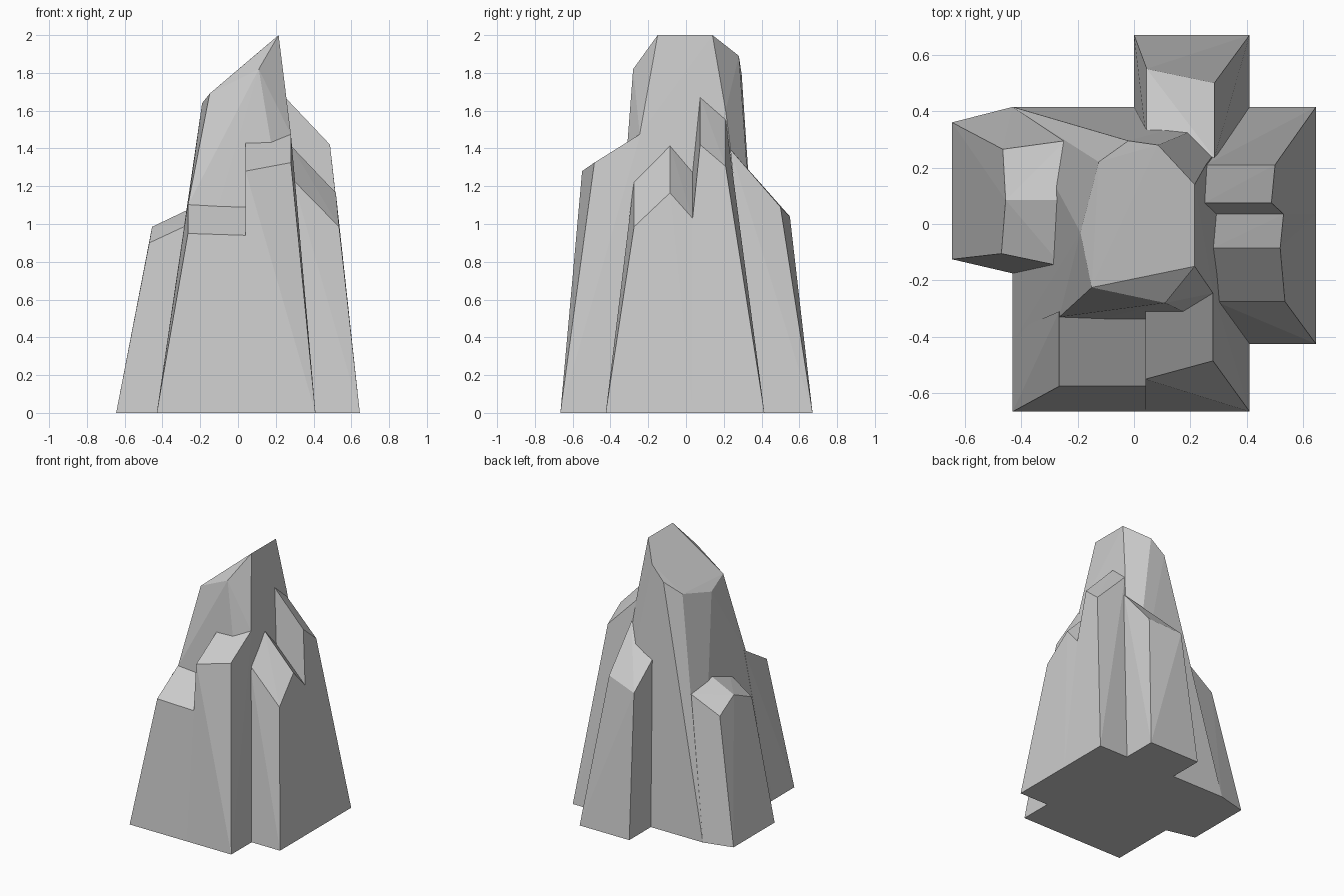
import bpy, bmesh


def chunk(name, base, top):
    """Convex faceted rock: footprint corners on the ground plus upper corners."""
    bm = bmesh.new()
    for p in [(x, y, 0) for x, y in base] + top:
        bm.verts.new(p)
    res = bmesh.ops.convex_hull(bm, input=bm.verts[:])
    junk = {g for g in res["geom_interior"] + res["geom_unused"]
            if isinstance(g, bmesh.types.BMVert)}
    bmesh.ops.delete(bm, geom=list(junk), context='VERTS')
    bmesh.ops.dissolve_limit(bm, angle_limit=0.02, verts=bm.verts[:], edges=bm.edges[:])
    bmesh.ops.recalc_face_normals(bm, faces=bm.faces[:])
    me = bpy.data.meshes.new(name)
    bm.to_mesh(me)
    bm.free()
    ob = bpy.data.objects.new(name, me)
    bpy.context.collection.objects.link(ob)
    return ob


# Central spire with slanted eight-sided crown
chunk("spire",
      [(-.43, -.42), (.41, -.42), (.41, .415), (-.43, .415)],
      [(-.265, -.33, 1.10), (.28, -.245, 1.475), (-.245, .295, 1.02),
       (-.04, .32, 1.38), (.255, .21, 1.6),
       (-.15, -.225, 1.69), (.11, -.28, 1.82), (.215, -.15, 2), (.215, .14, 2),
       (.085, .28, 1.89), (-.02, .295, 1.79), (-.125, .22, 1.70), (-.19, -.03, 1.64)])

# Front buttress: low left step and tall right step
chunk("front_low_step",
      [(-.43, -.665), (.04, -.665), (.04, -.38), (-.43, -.38)],
      [(-.265, -.575, .95), (.04, -.575, .94), (.04, -.31, 1.105), (-.265, -.31, 1.115)])
chunk("front_high_step",
      [(.04, -.665), (.41, -.665), (.41, -.38), (.04, -.38)],
      [(.04, -.55, 1.28), (.28, -.485, 1.325), (.28, -.24, 1.478), (.04, -.29, 1.44)])

# Left buttress with a small ridge
chunk("left_buttress",
      [(-.43, .415), (-.645, .36), (-.645, -.125), (-.43, -.175), (-.38, -.175), (-.38, .415)],
      [(-.47, -.105, .90), (-.255, -.15, 1.0), (-.455, .085, .985),
       (-.235, .085, 1.09), (-.465, .265, .895), (-.245, .295, 1.015)])

# Right buttress: front peak and taller back peak, meeting in a notch
chunk("right_front_peak",
      [(.38, -.425), (.645, -.425), (.645, .035), (.38, .035)],
      [(.535, -.275, .985), (.29, -.275, 1.235), (.518, -.085, 1.165),
       (.28, -.085, 1.415), (.53, .035, 1.03), (.285, .035, 1.28)])
chunk("right_back_peak",
      [(.38, .035), (.645, .035), (.645, .415), (.38, .415)],
      [(.53, .035, 1.03), (.285, .035, 1.28), (.487, .075, 1.42),
       (.25, .075, 1.67), (.5, .21, 1.305), (.255, .21, 1.555)])

# Back buttress
chunk("back_buttress",
      [(0, .38), (.41, .38), (.41, .67), (0, .67)],
      [(.045, .55, 1.04), (.285, .5, 1.09), (.285, .235, 1.395), (.045, .285, 1.245)])
